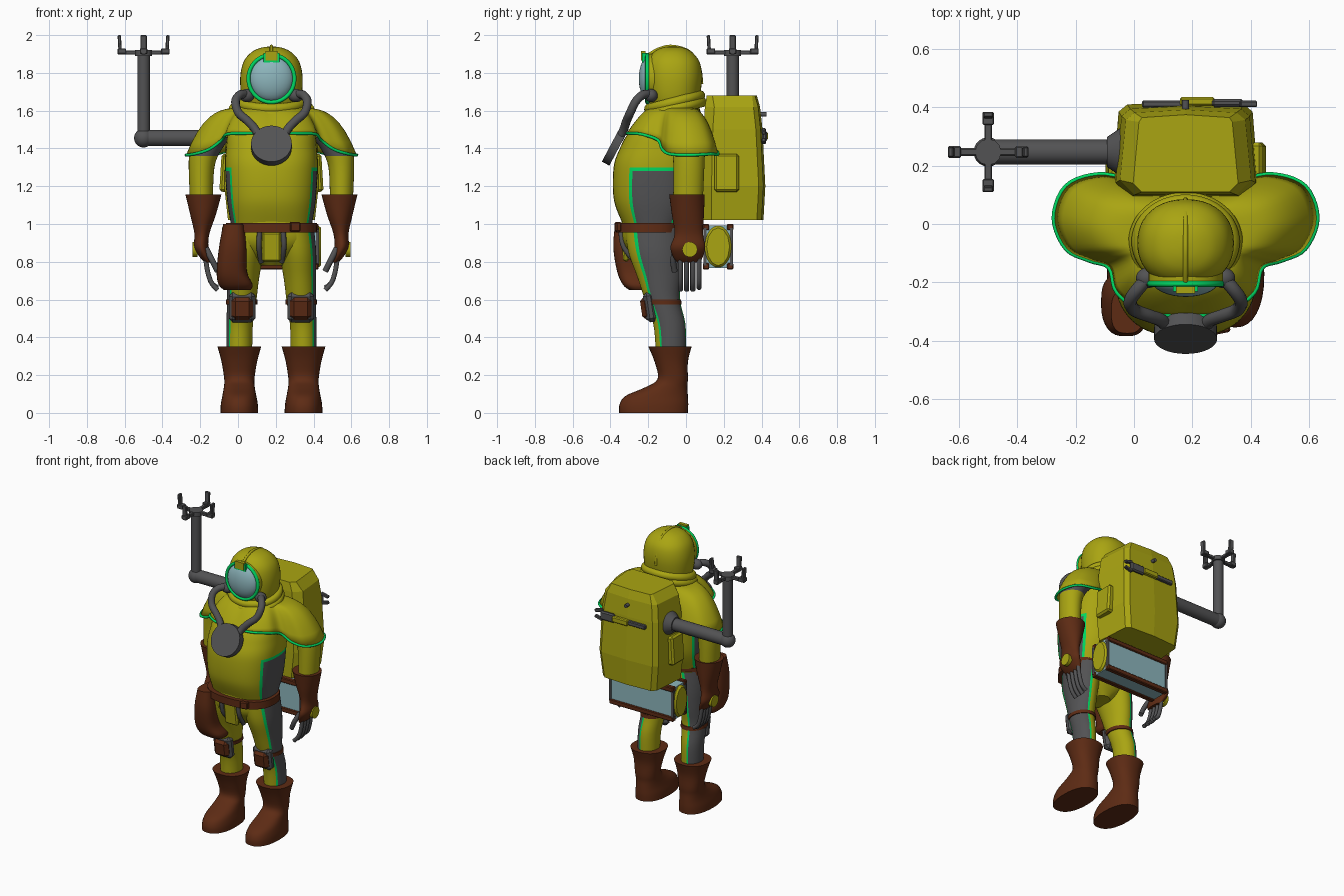
import bpy, bmesh, math
from mathutils import Vector, Matrix

if "Cube" in bpy.data.objects:
    bpy.data.objects.remove(bpy.data.objects["Cube"])

CX = 0.177  # centre line of the figure; part x values are relative to it


def material(name, rgb):
    m = bpy.data.materials.new(name)
    m.diffuse_color = (*rgb, 1)
    m.use_nodes = True
    m.node_tree.nodes["Principled BSDF"].inputs["Base Color"].default_value = m.diffuse_color
    return m


YEL = material("yellow suit", (0.40, 0.375, 0.006))
GRY = material("dark grey", (0.085, 0.085, 0.088))
BRN = material("brown leather", (0.11, 0.024, 0.007))
GRN = material("green trim", (0.0, 0.68, 0.12))
BLU = material("pale blue glass", (0.27, 0.47, 0.51))


def spline(pts, sub, closed=False):
    """Catmull-Rom samples through pts of any dimension."""
    n, out = len(pts), []
    get = (lambda i: pts[i % n]) if closed else (lambda i: pts[max(0, min(n - 1, i))])
    for i in range(n if closed else n - 1):
        for k in range(sub):
            t = k / sub
            out.append(tuple(0.5 * (2 * b + (c - a) * t + (2 * a - 5 * b + 4 * c - d) * t * t
                                    + (3 * b - a - 3 * c + d) * t ** 3)
                             for a, b, c, d in zip(get(i - 1), get(i), get(i + 1), get(i + 2))))
    return out if closed else out + [tuple(pts[-1])]


def finish(name, bm, mats, smooth=35):
    bmesh.ops.recalc_face_normals(bm, faces=bm.faces)
    me = bpy.data.meshes.new(name)
    bm.to_mesh(me)
    bm.free()
    for m in mats:
        me.materials.append(m)
    if smooth:
        me.polygons.foreach_set("use_smooth", [True] * len(me.polygons))
        me.set_sharp_from_angle(angle=math.radians(smooth))
    ob = bpy.data.objects.new(name, me)
    bpy.context.collection.objects.link(ob)
    return ob


def loft(name, secs, mats, s=1, n=32, p=2.0, sub=4, rule=None):
    """Stack of superellipse rings (z, x, y, rx, ry); s=-1 mirrors it."""
    bm, rings = bmesh.new(), []
    for z, x, y, rx, ry in spline(secs, sub):
        ring = []
        for i in range(n):
            a = 2 * math.pi * i / n
            c, d = math.cos(a), math.sin(a)
            ring.append(bm.verts.new((CX + s * (x + rx * math.copysign(abs(c) ** (2 / p), c)),
                                      y + ry * math.copysign(abs(d) ** (2 / p), d), z)))
        rings.append(ring)
    for r0, r1 in zip(rings, rings[1:]):
        for i in range(n):
            f = bm.faces.new((r0[i], r0[(i + 1) % n], r1[(i + 1) % n], r1[i]))
            if rule:
                a = math.degrees(2 * math.pi * (i + 0.5) / n)
                f.material_index = rule(a - 360 if a > 180 else a, (r0[0].co.z + r1[0].co.z) / 2)
    bm.faces.new(rings[0])
    bm.faces.new(rings[-1])
    return finish(name, bm, mats)


def prim(name, kind, loc, size, mat, rot=(0, 0, 0), bevel=0, r2=1, seg=32):
    """Unit-radius cylinder/ball or unit cube, scaled, turned and placed."""
    bm = bmesh.new()
    if kind == "box":
        bmesh.ops.create_cube(bm, size=1)
    elif kind == "ball":
        bmesh.ops.create_uvsphere(bm, u_segments=32, v_segments=16, radius=1)
    else:
        bmesh.ops.create_cone(bm, cap_ends=True, segments=seg, radius1=1, radius2=r2, depth=1)
    bm.transform(Matrix.Diagonal((*size, 1)))
    if bevel:
        bmesh.ops.bevel(bm, geom=bm.edges[:], offset=bevel, segments=1, affect='EDGES')
    turn = Matrix.Rotation(rot[2], 4, 'Z') @ Matrix.Rotation(rot[1], 4, 'Y') @ Matrix.Rotation(rot[0], 4, 'X')
    bm.transform(Matrix.Translation((CX + loc[0], loc[1], loc[2])) @ turn)
    return finish(name, bm, [mat], 0 if kind == "box" else 35)


def tube(name, pts, r, mat, s=1, closed=False, sub=6):
    cu = bpy.data.curves.new(name, 'CURVE')
    cu.dimensions, cu.bevel_depth, cu.bevel_resolution, cu.use_fill_caps = '3D', r, 3, True
    path = spline(pts, sub, closed)
    sp = cu.splines.new('POLY')
    sp.points.add(len(path) - 1)
    for q, (x, y, z) in zip(sp.points, path):
        q.co = (CX + s * x, y, z, 1)
    sp.use_cyclic_u, sp.use_smooth = closed, True
    cu.materials.append(mat)
    ob = bpy.data.objects.new(name, cu)
    bpy.context.collection.objects.link(ob)
    bpy.ops.object.select_all(action='DESELECT')
    ob.select_set(True)
    bpy.context.view_layer.objects.active = ob
    bpy.ops.object.convert(target='MESH')


def torso_rule(a, z):
    f = abs(a) if abs(a) <= 90 else 180 - abs(a)
    return 1 if f < 28 and z < 1.275 else 2 if f < 33 and z < 1.295 else 0


def leg_rule(a, z):
    return 1 if -36 < a < 72 else 2 if -45 < a < 81 else 0


# torso, pelvis, belt
SUIT = [YEL, GRY, GRN]
loft("torso", [(1.0, 0, -.17, .215, .165), (1.13, 0, -.165, .235, .217), (1.3, 0, -.155, .245, .228),
               (1.4, 0, -.13, .24, .22), (1.48, 0, -.1, .23, .205), (1.55, 0, -.07, .19, .15),
               (1.63, 0, -.06, .15, .13)], SUIT, n=64, p=2.5, sub=8, rule=torso_rule)
loft("pelvis", [(1.02, 0, -.175, .21, .165), (.92, 0, -.175, .225, .165), (.85, 0, -.165, .17, .14),
                (.78, 0, -.15, .06, .09)], SUIT, n=64, p=2.3, rule=torso_rule)
loft("belt", [(.955, 0, -.19, .243, .18), (1.005, 0, -.19, .24, .18)], [BRN], p=2.4, sub=1)
prim("buckle", "box", (.125, -.36, .985), (.055, .03, .05), BRN, (0, 0, .2), .006)
loft("hip_pouch", [(1.0, -.2, -.30, .055, .075), (.88, -.205, -.295, .072, .09), (.75, -.21, -.27, .08, .095),
                   (.68, -.19, -.25, .09, .085), (.65, -.18, -.24, .07, .06)], [BRN], p=2.8)
prim("groin_flap", "box", (0, -.325, .88), (.10, .03, .16), YEL, (.12, 0, 0), .01)

# shoulder mantle: rings from the neck out to a shaped rim
half = [(0, -.315, 1.48), (.14, -.30, 1.48), (.235, -.235, 1.475), (.262, -.15, 1.445), (.33, -.125, 1.395),
        (.41, -.085, 1.37), (.452, .02, 1.365), (.41, .13, 1.37), (.30, .17, 1.37), (.18, .15, 1.40), (0, .12, 1.42)]
rim = spline(half + [(-x, y, z) for x, y, z in half[-2:0:-1]], 5, True)
bm, rings = bmesh.new(), []
for j in range(11):
    t, ring = j / 10, []
    for x, y, z in rim:
        a = math.atan2(y + .06, x)
        nx, ny, nz = .15 * math.cos(a), -.06 + .13 * math.sin(a), 1.615
        k = 1.2 + 1.9 * abs(x) / .45
        ring.append(bm.verts.new((CX + nx + (x - nx) * t, ny + (y - ny) * t, nz + (z - nz) * t ** k)))
    rings.append(ring)
for r0, r1 in zip(rings, rings[1:]):
    for i in range(len(rim)):
        m = (i + 1) % len(rim)
        bm.faces.new((r0[i], r0[m], r1[m], r1[i]))
mantle = finish("shoulder_mantle", bm, [YEL], 50)
mantle.modifiers.new("thickness", 'SOLIDIFY').thickness = .008
tube("mantle_trim", rim, .008, GRN, closed=True, sub=1)

# collar and helmet
for nm, z, r, t in (("collar_roll", 1.645, .158, .028), ("collar_skirt", 1.61, .168, .028)):
    tube(nm, [(r * math.cos(a), -.06 + .85 * r * math.sin(a), z + .035 * math.sin(a))
              for a in [i * math.pi / 6 for i in range(12)]], t, YEL, closed=True)
loft("helmet", [(1.60, 0, -.06, .14, .12), (1.68, 0, -.065, .16, .14), (1.78, 0, -.065, .165, .15),
                (1.86, 0, -.067, .147, .138), (1.91, 0, -.07, .105, .10), (1.933, 0, -.07, .055, .055),
                (1.94, 0, -.07, .008, .008)], [YEL], n=40, p=2.2)
prim("visor_housing", "cyl", (0, -.145, 1.77), (.128, .13, .12), YEL, (math.pi / 2, 0, 0))
prim("visor", "ball", (0, -.19, 1.77), (.118, .06, .122), BLU)
tube("visor_trim", [(.122 * math.cos(i * math.pi / 8), -.205, 1.77 + .125 * math.sin(i * math.pi / 8))
                    for i in range(16)], .011, GRN, closed=True)
prim("brow_tab_trim", "box", (0, -.222, 1.88), (.085, .02, .05), GRN)
prim("brow_tab", "box", (0, -.226, 1.89), (.065, .024, .05), YEL)
tube("helmet_crest", [(0, -.20, 1.895), (0, -.14, 1.928), (0, -.07, 1.94), (0, .02, 1.91), (0, .07, 1.83),
                      (0, .083, 1.74)], .009, YEL)

# breathing filter
prim("filter_canister", "cyl", (0, -.375, 1.415), (.108, .108, .045), GRY, (math.radians(62), 0, 0))

for s, side in ((1, "left"), (-1, "right")):
    # breathing hose
    tube(side + "_hose", [(.125, -.18, 1.685), (.165, -.225, 1.685), (.19, -.265, 1.65), (.175, -.295, 1.59),
                          (.125, -.315, 1.545), (.085, -.33, 1.50), (.06, -.355, 1.45)], .023, GRY, s)
    prim(side + "_hose_mount", "ball", (s * .13, -.185, 1.68), (.04, .035, .035), GRY)
    # arm, glove, fingers
    loft(side + "_arm", [(1.46, .30, .015, .09, .08), (1.40, .345, .015, .085, .085), (1.3, .37, .015, .068, .082),
                         (1.1, .37, .01, .06, .078)], [YEL, GRY], s, rule=lambda a, z: int(z > 1.365))
    loft(side + "_glove", [(1.155, .36, .005, .095, .094), (1.05, .362, .01, .068, .085), (.95, .368, .015, .04, .075),
                           (.88, .372, .01, .038, .092), (.83, .352, .01, .032, .08), (.795, .335, .015, .018, .06)],
         [BRN], s)
    prim(side + "_glove_disc", "cyl", (s * .405, .02, .865), (.04, .04, .025), YEL, (0, math.pi / 2, 0))
    for i in range(4):
        y = -.03 + .033 * i
        tube(f"{side}_finger_{i + 1}", [(.35, y, .83), (.338, y, .75), (.318, y, .69), (.285, y, .65 + .012 * (i == 3))],
             .0135, GRY, s)
    tube(side + "_thumb", [(.345, -.05, .87), (.315, -.068, .81), (.285, -.06, .75)], .016, GRY, s)
    # leg, knee gear, boot
    loft(side + "_leg", [(.98, .11, -.17, .115, .155), (.85, .137, -.16, .1, .145), (.72, .15, -.14, .086, .118),
                         (.6, .157, -.125, .078, .093), (.47, .168, -.088, .07, .085), (.33, .17, -.08, .068, .08)],
         SUIT, s, n=40, rule=leg_rule)
    prim(side + "_knee_backing", "box", (s * .155, -.19, .56), (.14, .06, .16), GRY, (.15, 0, 0), .02)
    prim(side + "_knee_pad", "box", (s * .155, -.205, .555), (.115, .065, .125), BRN, (.15, 0, 0), .022)
    loft(side + "_knee_strap", [(.575, .158, -.12, .083, .097), (.6, .157, -.125, .083, .099)], [BRN], s, sub=1)
    tube(side + "_groin_strap", [(.062, -.345, .965), (.066, -.33, .88), (.055, -.27, .80)], .014, GRY, s)
    loft(side + "_boot", [(.352, .17, -.085, .116, .115), (.27, .17, -.078, .094, .088), (.18, .17, -.07, .08, .08),
                          (.135, .17, -.105, .082, .112), (.09, .17, -.155, .09, .165), (.045, .17, -.17, .098, .182),
                          (0, .17, -.172, .1, .182)], [BRN], s, p=2.3)

# backpack: faceted rings with cut corners
bm, rings = bmesh.new(), []
for z, w, y0, y1, c in ((1.02, .23, .085, .40, .05), (1.2, .25, .085, .41, .05), (1.5, .24, .092, .395, .05),
                        (1.62, .225, .1, .382, .05), (1.68, .18, .11, .365, .03)):
    q = [(w, y0 + c), (w - .02, y1 - c / 2), (w - c, y1), (0, y1 + .01)]
    right = [(0, y0), (w - c, y0)] + q
    outline = right + [(-x, y) for x, y in right[-2:0:-1]]
    rings.append([bm.verts.new((CX + x, y, z)) for x, y in outline])
for r0, r1 in zip(rings, rings[1:]):
    for i in range(len(r0)):
        m = (i + 1) % len(r0)
        bm.faces.new((r0[i], r0[m], r1[m], r1[i]))
bm.faces.new(rings[0])
bm.faces.new(rings[-1])
finish("backpack", bm, [YEL], 0)
for s in (1, -1):
    prim("pack_side_pocket", "box", (s * .245, .215, 1.27), (.05, .13, .2), YEL, (0, -s * .06, 0), .012)
prim("pack_knob", "cyl", (0, .40, 1.58), (.012, .012, .05), GRY, (math.pi / 2, 0, 0), seg=12)

# wrench hung on the back of the pack
prim("wrench_grip", "box", (.04, .42, 1.465), (.12, .03, .04), YEL, bevel=.006)
prim("wrench_shaft", "box", (-.08, .412, 1.465), (.14, .024, .03), GRY, bevel=.005)
prim("wrench_head", "box", (.145, .415, 1.465), (.11, .026, .06), GRY, bevel=.008)
for d in (-1, 1):
    prim("wrench_jaw", "box", (.215, .412, 1.465 + d * .026), (.06, .022, .02), GRY, (0, d * .25, 0), .004)

# framed canister under the pack
prim("canister_glass", "box", (0, .17, .88), (.49, .145, .225), BLU)
prim("canister_core", "cyl", (0, .17, .88), (.113, .073, .525), YEL, (0, math.pi / 2, 0), .012, seg=12)
for dy in (-1, 1):
    for dz in (-1, 1):
        prim("canister_rail", "box", (0, .17 + dy * .064, .88 + dz * .104), (.50, .034, .034), BRN, bevel=.005)
    for s in (1, -1):
        prim("canister_post", "box", (s * .243, .17 + dy * .07, .88), (.016, .016, .2), GRY)

# mechanical arm with four-finger claw
ax, ay, az = -.5 - CX, .247, 1.455
prim("arm_flange", "cyl", (-.245, ay, az), (.085, .085, .05), GRY, (0, -math.pi / 2, 0), r2=.6)
prim("arm_boom", "cyl", (ax / 2 - .12, ay, az), (.043, .043, -ax - .24), GRY, (0, math.pi / 2, 0))
prim("arm_elbow", "ball", (ax, ay, az), (.05, .05, .05), GRY)
prim("arm_mast", "cyl", (ax, ay, 1.68), (.033, .033, .45), GRY)
prim("claw_hub", "cyl", (ax, ay, 1.905), (.045, .045, .03), GRY, seg=12)
for k in range(4):
    a = k * math.pi / 2
    for nm, r, z, size, tilt in (("claw_finger", .08, 1.908, (.115, .026, .022), 0),
                                 ("claw_knuckle", .115, 1.915, (.045, .04, .03), 0),
                                 ("claw_tip", .126, 1.952, (.018, .034, .095), .06)):
        prim(nm, "box", (ax + r * math.cos(a), ay + r * math.sin(a), z), size, GRY, (0, tilt, a), .004)
